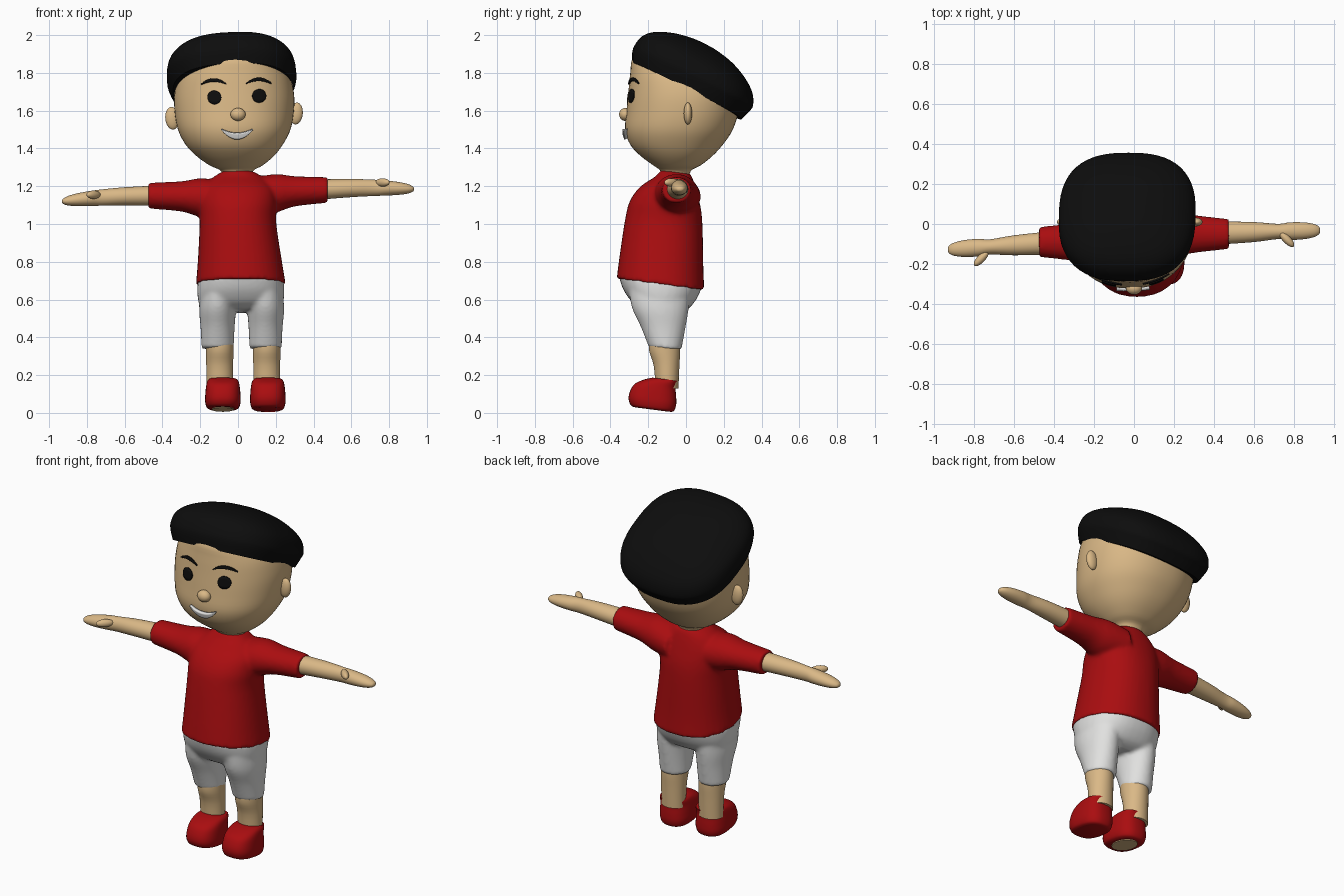
import bpy, bmesh, math
from mathutils import Matrix, Vector
from mathutils.bvhtree import BVHTree

if "Cube" in bpy.data.objects:
    bpy.data.objects.remove(bpy.data.objects["Cube"])


def material(name, rgb):
    m = bpy.data.materials.new(name)
    m.diffuse_color = (*rgb, 1)
    m.use_nodes = True
    m.node_tree.nodes["Principled BSDF"].inputs["Base Color"].default_value = m.diffuse_color
    return m


SKIN = material("skin", (0.70, 0.48, 0.24))
RED = material("red cloth", (0.40, 0.004, 0.005))
WHITE = material("white cloth", (0.75, 0.75, 0.74))
BLACK = material("black", (0.004, 0.004, 0.004))


def finish(name, bm, mat, matrix=None):
    bmesh.ops.recalc_face_normals(bm, faces=bm.faces)
    if matrix:
        bm.transform(matrix)
    me = bpy.data.meshes.new(name)
    bm.to_mesh(me)
    bm.free()
    me.materials.append(mat)
    me.shade_smooth()
    me.set_sharp_from_angle(angle=math.radians(50))
    ob = bpy.data.objects.new(name, me)
    bpy.context.collection.objects.link(ob)
    return ob


def loft(bm, secs, axis="z", n=2.0, tilt=0.0, sides=40, steps=4):
    """Skin of superellipse sections (t, centre a, centre b, radius a, radius b)."""
    path = []
    for i in range(len(secs) - 1):
        p = [Vector(secs[min(max(j, 0), len(secs) - 1)]) for j in range(i - 1, i + 3)]
        for k in range(steps):
            t = k / steps
            path.append(0.5 * (2 * p[1] + (p[2] - p[0]) * t
                        + (2 * p[0] - 5 * p[1] + 4 * p[2] - p[3]) * t * t
                        + (3 * p[1] - p[0] - 3 * p[2] + p[3]) * t ** 3))
    path.append(Vector(secs[-1]))
    rings = []
    for t, a, b, ra, rb in path:
        ring = []
        for k in range(sides):
            w = 2 * math.pi * k / sides
            c, s = math.cos(w), math.sin(w)
            u = a + ra * math.copysign(abs(c) ** (2 / n), c)
            v = b + rb * math.copysign(abs(s) ** (2 / n), s)
            co = (u, v, t + tilt * (v - b)) if axis == "z" else (t, u, v)
            ring.append(bm.verts.new(co))
        rings.append(ring)
    for r, q in zip(rings, rings[1:]):
        for k in range(sides):
            m = (k + 1) % sides
            bm.faces.new((r[k], r[m], q[m], q[k]))
    bm.faces.new(rings[0][::-1])
    bm.faces.new(rings[-1])


def part(name, mat, secs, matrix=None, **kw):
    bm = bmesh.new()
    loft(bm, secs, **kw)
    return finish(name, bm, mat, matrix)


def ball(name, mat, loc, scale, rot=(0, 0, 0)):
    bm = bmesh.new()
    bmesh.ops.create_uvsphere(bm, u_segments=24, v_segments=16, radius=1)
    turn = Matrix.Rotation(rot[2], 4, "Z") @ Matrix.Rotation(rot[1], 4, "Y")
    return finish(name, bm, mat, Matrix.Translation(loc) @ turn @ Matrix.Diagonal((*scale, 1)))


def blend(ob):
    """Fuse overlapping lofts into one soft surface."""
    r = ob.modifiers.new("fuse", "REMESH")
    r.mode, r.voxel_size, r.use_smooth_shade = "VOXEL", 0.011, True
    s = ob.modifiers.new("soften", "SMOOTH")
    s.factor, s.iterations = 0.5, 6


# Head and neck
head = part("head", SKIN, [
    (1.22, -.005, -.055, .07, .07), (1.28, -.005, -.055, .085, .08),
    (1.31, -.01, -.048, .14, .125), (1.36, -.015, -.05, .205, .19),
    (1.42, -.02, -.05, .257, .245), (1.50, -.02, -.037, .298, .285),
    (1.60, -.02, -.018, .316, .297), (1.70, -.02, -.012, .315, .293),
    (1.80, -.02, -.03, .285, .265), (1.88, -.02, -.08, .21, .20),
    (1.92, -.02, -.10, .10, .10)], n=2.2, sides=56)
hb = bmesh.new()
hb.from_mesh(head.data)
face_tree = BVHTree.FromBMesh(hb)
hb.free()

# Hair: tilted cap, low at the back
hair_frame = (Matrix.Translation((-.03, 0, 1.705)) @ Matrix.Rotation(math.radians(-3), 4, "Y")
              @ Matrix.Rotation(math.radians(-27), 4, "X"))
part("hair", BLACK, [
    (0, 0, .005, .315, .325), (.05, 0, 0, .335, .345), (.09, 0, 0, .343, .352),
    (.15, 0, -.01, .328, .328), (.20, 0, -.02, .275, .27), (.24, 0, -.02, .19, .18),
    (.262, 0, -.02, .09, .08), (.266, 0, -.02, .02, .02)],
    matrix=hair_frame, n=2.6, sides=56)


def face_patch(name, mat, x0, x1, low, high, thick=0.008):
    """Thin plate laid on the face between two edges low(t), high(t), t in -1..1."""
    bm = bmesh.new()
    rows = []
    for i in range(21):
        t = -math.cos(math.pi * i / 20) * 0.998
        x = (x0 + x1) / 2 + t * (x1 - x0) / 2
        row = []
        for j in range(5):
            z = low(t) + (high(t) - low(t)) * j / 4
            hit = face_tree.ray_cast(Vector((x, -2, z)), Vector((0, 1, 0)))[0]
            row.append(bm.verts.new((x, hit.y - thick / 2, z)))
        rows.append(row)
    for a, b in zip(rows, rows[1:]):
        for j in range(4):
            bm.faces.new((a[j], b[j], b[j + 1], a[j + 1]))
    ob = finish(name, bm, mat)
    m = ob.modifiers.new("thickness", "SOLIDIFY")
    m.thickness, m.offset = thick, 0


# Eyes, brows and mouth
for side, ex, ez, bx, bz in (("left", -.125, 1.67, -.127, 1.762), ("right", .112, 1.678, .11, 1.766)):
    face_patch(side + "_eye", BLACK, ex - .036, ex + .036,
               lambda t: ez - .036 * math.sqrt(1 - t * t), lambda t: ez + .036 * math.sqrt(1 - t * t))
    face_patch(side + "_brow", BLACK, bx - .066, bx + .066,
               lambda t: bz - .022 * t * t - .009 * (1 - .7 * t * t),
               lambda t: bz - .022 * t * t + .009 * (1 - .7 * t * t))
face_patch("mouth", WHITE, -.088, .078, lambda t: 1.45 + .05 * t * t,
           lambda t: 1.482 + .022 * t * t, thick=.018)

# Nose and ears
ball("nose", SKIN, (0, -.322, 1.58), (.04, .032, .034))
ball("left_ear", SKIN, (-.348, .01, 1.56), (.037, .022, .06), (0, -.1, 0))
ball("right_ear", SKIN, (.308, .01, 1.585), (.035, .022, .058), (0, .1, 0))

# Shirt: torso and two sleeves fused
bm = bmesh.new()
loft(bm, [(.68, .015, -.135, .238, .232), (.80, .01, -.13, .223, .222),
          (1.0, 0, -.117, .203, .205), (1.1, 0, -.108, .205, .188),
          (1.18, 0, -.09, .195, .15), (1.24, 0, -.06, .14, .10),
          (1.275, 0, -.055, .085, .08)], tilt=-.13, n=2.2)
for s, y, z, dz in ((-1, -.09, 1.13, .02), (1, -.05, 1.145, .035)):
    loft(bm, [(s * .08, y, z, .13, .10), (s * .2, y, z + dz * .5, .115, .102),
              (s * .3, y, z + dz * .8, .095, .08), (s * .475, y, z + dz, .075, .068)], axis="x")
blend(finish("shirt", bm, RED))

# Shorts: hips and two legs fused
bm = bmesh.new()
loft(bm, [(.70, .015, -.135, .228, .222), (.63, .015, -.138, .23, .195),
          (.57, .015, -.138, .215, .15), (.54, .015, -.138, .15, .10)], tilt=-.13, n=2.3)
for s, cx in ((-1, -.108), (1, .146)):
    loft(bm, [(.66, cx - s * .01, -.14, .10, .165), (.55, cx, -.137, .098, .15),
              (.45, cx, -.122, .09, .118), (.34, cx, -.11, .085, .086)], tilt=-.06)
blend(finish("shorts", bm, WHITE))

# Arms with mitten hands and thumbs
for side, s, y0, y1, z0, z1 in (("left", -1, -.095, -.128, 1.15, 1.12),
                                ("right", 1, -.045, -.032, 1.182, 1.185)):
    rows = [(.42, .058, .054), (.60, .05, .048), (.72, .038, .043), (.78, .044, .04),
            (.85, .042, .034), (.90, .033, .025), (.925, .02, .014), (.932, .006, .005)]
    secs = []
    for x, ry, rz in rows:
        f = (x - .42) / .51
        secs.append((s * x, y0 + (y1 - y0) * f, z0 + (z1 - z0) * f + .008 * math.sin(math.pi * f), ry, rz))
    part(side + "_arm", SKIN, secs, axis="x")
    ball(side + "_thumb", SKIN, (s * .765, y1 - .045, z1 + .035), (.05, .02, .022), (0, 0, -s * .8))

# Lower legs and shoes
for side, cx, sx, drop in (("left", -.097, -.08, .0), ("right", .152, .158, -.004)):
    part(side + "_leg", SKIN, [
        (.40, cx, -.115, .073, .08), (.33, cx, -.113, .073, .082),
        (.25, cx, -.103, .071, .068), (.13, cx, -.10, .07, .06)])
    part(side + "_shoe", RED, [
        (.022 + drop, sx, -.178, .070, .10), (.032 + drop, sx, -.178, .086, .116),
        (.06, sx, -.178, .094, .126), (.10, sx, -.174, .093, .122),
        (.14, sx, -.163, .089, .108), (.166, sx, -.135, .083, .085),
        (.178, sx, -.11, .072, .066)], n=2.6, tilt=-.13)

# Bare patch under the left shoe
part("left_sole", SKIN, [(.017, -.08, -.175, .058, .085), (.023, -.08, -.175, .058, .085)],
     tilt=-.13, steps=1)
